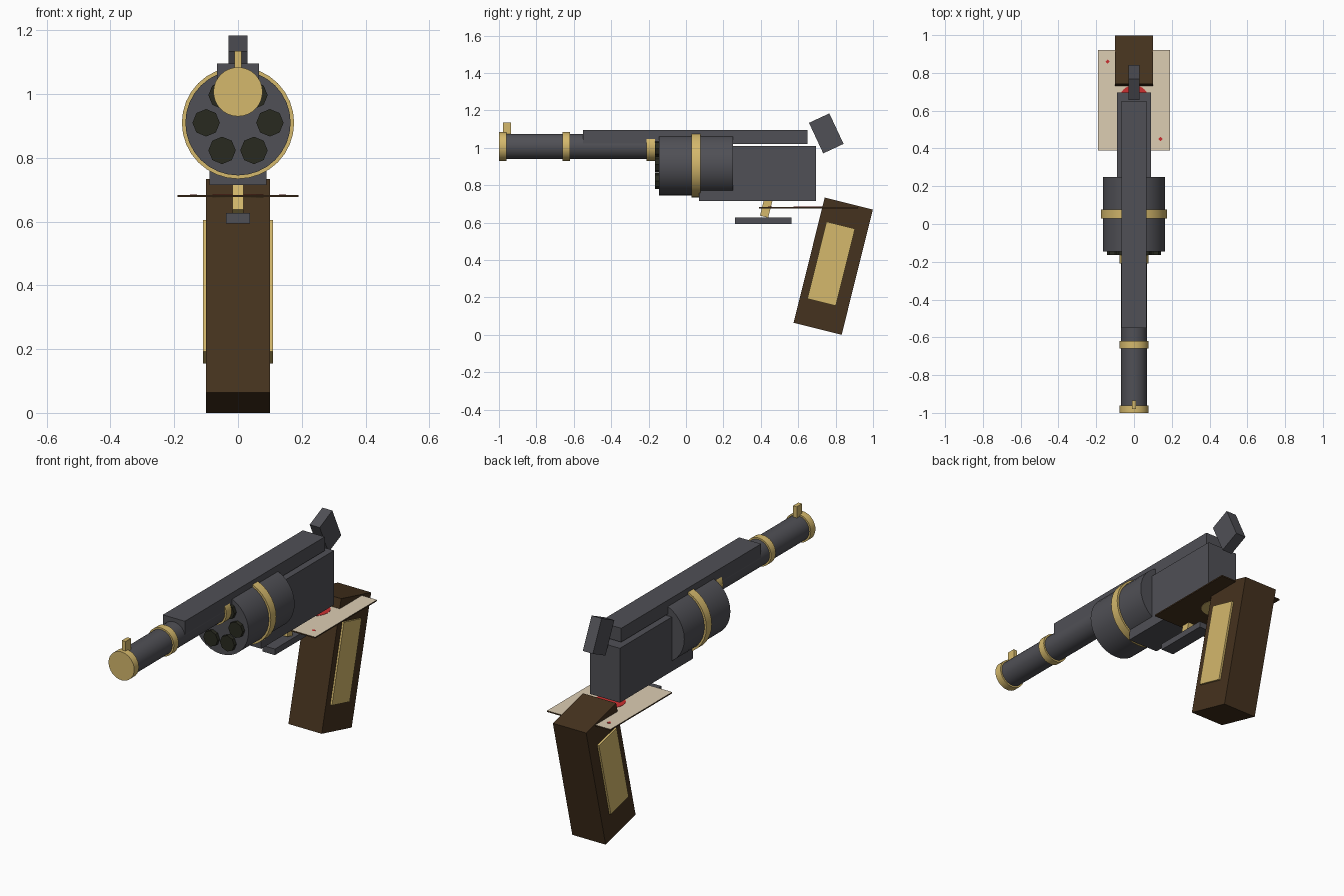
import bpy
from math import radians, sin, cos, pi

default = bpy.data.objects.get("Cube")
if default:
    bpy.data.objects.remove(default, do_unlink=True)


def material(name, color):
    m = bpy.data.materials.new(name)
    m.use_nodes = True
    m.diffuse_color = (*color, 1)
    bsdf = next(n for n in m.node_tree.nodes if n.type == 'BSDF_PRINCIPLED')
    bsdf.inputs["Base Color"].default_value = (*color, 1)
    return m


steel = material("dark steel", (0.08, 0.08, 0.092))
gold = material("gold", (0.66, 0.48, 0.15))
wood = material("dark wood", (0.06, 0.032, 0.013))
bore = material("chamber black", (0.022, 0.023, 0.014))
paper = material("card paper", (0.72, 0.61, 0.45))
red = material("card red", (0.6, 0.03, 0.03))


def box(name, mat, center, size, tilt=0):
    """Box tilted about the x axis by a number of degrees."""
    bpy.ops.mesh.primitive_cube_add(size=1, location=center)
    ob = bpy.context.object
    ob.name = name
    ob.scale = size
    bpy.ops.object.transform_apply(location=False, rotation=False, scale=True)
    ob.rotation_euler.x = radians(tilt)
    ob.data.materials.append(mat)
    return ob


def tube(name, mat, radius, y0, y1, z, x=0, sides=32):
    """Solid cylinder lying along y."""
    bpy.ops.mesh.primitive_cylinder_add(
        vertices=sides, radius=radius, depth=y1 - y0,
        location=(x, (y0 + y1) / 2, z), rotation=(pi / 2, 0, 0))
    ob = bpy.context.object
    ob.name = name
    ob.data.materials.append(mat)
    bpy.ops.object.shade_smooth_by_angle(angle=radians(35))
    return ob


def disc(name, mat, radius, x, y, z, sides=24):
    """Thin round plate lying flat."""
    bpy.ops.mesh.primitive_cylinder_add(
        vertices=sides, radius=radius, depth=0.002, location=(x, y, z))
    ob = bpy.context.object
    ob.name = name
    ob.data.materials.append(mat)


# Barrel, gold bands and front sight
BARREL_Z = 1.007
tube("barrel", steel, 0.068, -0.99, -0.1, BARREL_Z)
for name, y0, y1 in (("muzzle_band", -1.0, -0.96),
                     ("middle_band", -0.66, -0.62),
                     ("rear_band", -0.21, -0.165)):
    tube(name, gold, 0.077, y0, y1, BARREL_Z)
box("front_sight", gold, (0, -0.957, 1.1), (0.022, 0.045, 0.07))
box("top_rail", steel, (0, 0.05, 1.058), (0.132, 1.2, 0.075))

# Cylinder with its ring and six chambers
DRUM_Z = 0.91
tube("cylinder", steel, 0.165, -0.145, 0.25, DRUM_Z)
tube("cylinder_ring", gold, 0.176, 0.03, 0.077, DRUM_Z)
for i in range(6):
    a = i * pi / 3
    tube(f"chamber_{i + 1}", bore, 0.043, -0.165, -0.1,
         DRUM_Z + 0.1 * sin(a), 0.1 * cos(a), sides=8)

# Frame, hammer, trigger and guard
box("frame", steel, (0, 0.383, 0.863), (0.18, 0.625, 0.295))
box("hammer", steel, (0, 0.75, 1.077), (0.06, 0.12, 0.18), 25)
box("trigger", gold, (0, 0.432, 0.69), (0.036, 0.045, 0.12), -14)
box("trigger_guard", steel, (0, 0.413, 0.61), (0.075, 0.3, 0.033))

# Grip with a gold panel on each side
box("grip", wood, (0, 0.787, 0.367), (0.2, 0.265, 0.69), -14)
for side, s in (("left", 1), ("right", -1)):
    box(f"{side}_grip_panel", gold, (s * 0.103, 0.776, 0.38),
        (0.014, 0.157, 0.425), -14)

# Card between frame and grip: pale face on top, dark back below
CARD_Y, CARD_Z = 0.655, 0.68
card = box("card", wood, (0, CARD_Y, CARD_Z), (0.38, 0.53, 0.007))
card.data.materials.append(paper)
for f in card.data.polygons:
    f.material_index = int(f.normal.z > 0.5)
disc("card_center_mark", red, 0.08, 0, CARD_Y, CARD_Z + 0.004)
disc("card_back_emblem", gold, 0.08, 0, CARD_Y, CARD_Z - 0.004)
for i, s in enumerate((1, -1)):
    disc(f"card_corner_mark_{i + 1}", red, 0.011, -s * 0.14,
         CARD_Y + s * 0.205, CARD_Z + 0.004, sides=4)
